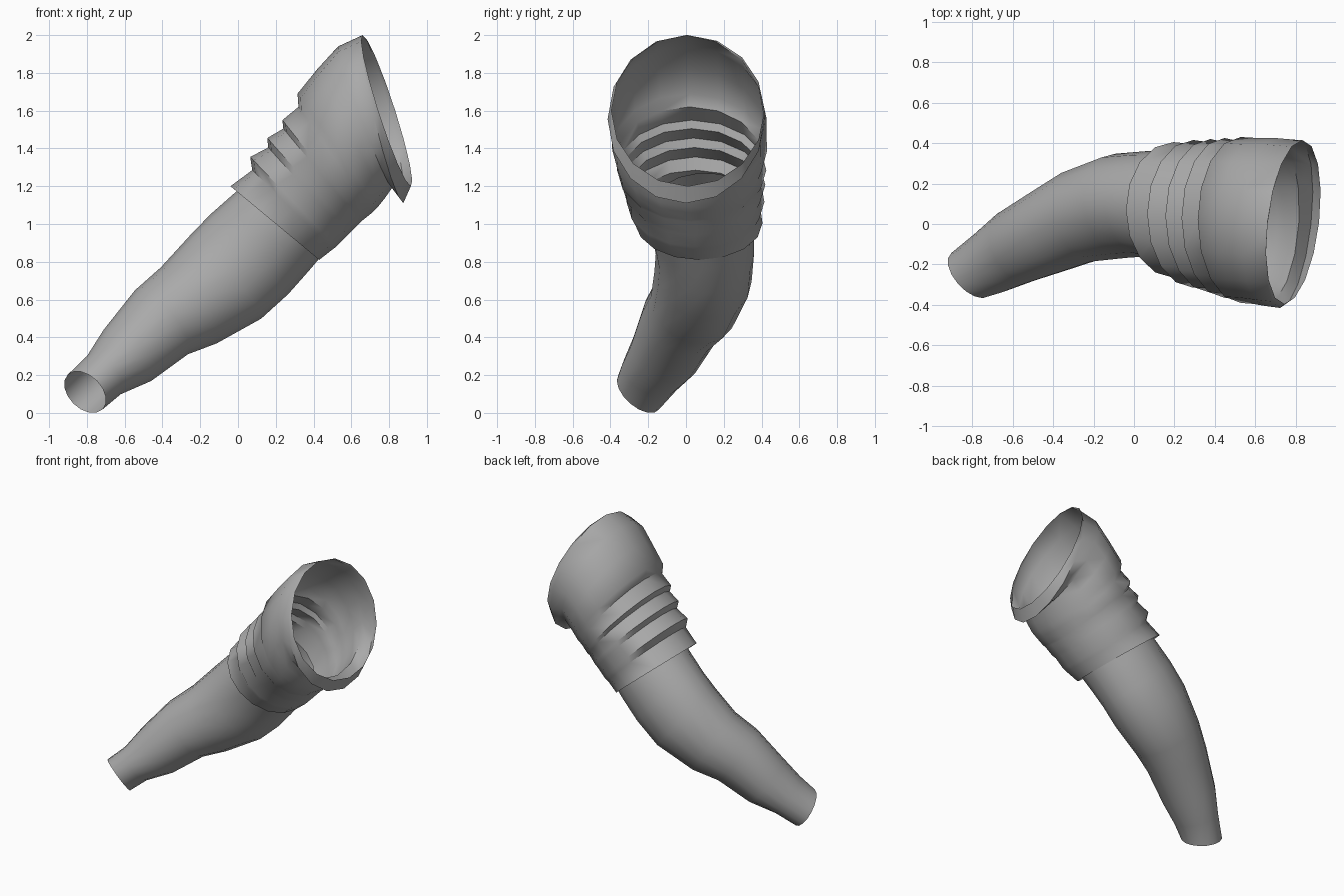
import bpy, bmesh, math
from mathutils import Vector

if "Cube" in bpy.data.objects:
    bpy.data.objects.remove(bpy.data.objects["Cube"])

SEG = 16
grey = bpy.data.materials.new("plain_grey")
grey.diffuse_color = (0.4, 0.4, 0.4, 1)
grey.use_nodes = True
grey.node_tree.nodes["Principled BSDF"].inputs["Base Color"].default_value = grey.diffuse_color


def loft(name, rings, angle):
    """Skin a tube over rings given as (centre, half axis 1, half axis 2)."""
    bm = bmesh.new()
    loops = []
    for c, u, v in rings:
        loops.append([bm.verts.new(c + u * math.cos(2 * math.pi * i / SEG)
                                   + v * math.sin(2 * math.pi * i / SEG))
                      for i in range(SEG)])
    for a, b in zip(loops, loops[1:]):
        for i in range(SEG):
            j = (i + 1) % SEG
            bm.faces.new((a[i], a[j], b[j], b[i]))
    # merge the points shared by the rim and its lip
    bmesh.ops.remove_doubles(bm, verts=bm.verts, dist=0.002)
    bmesh.ops.recalc_face_normals(bm, faces=bm.faces)
    me = bpy.data.meshes.new(name)
    bm.to_mesh(me)
    bm.free()
    me.materials.append(grey)
    ob = bpy.data.objects.new(name, me)
    bpy.context.collection.objects.link(ob)
    bpy.ops.object.select_all(action='DESELECT')
    ob.select_set(True)
    bpy.context.view_layer.objects.active = ob
    bpy.ops.object.shade_smooth_by_angle(angle=math.radians(angle))
    return ob


# Arm: centre line with half height and half width, wrist to elbow
path = [
    ((-0.81, -0.25, 0.11), 0.13, 0.145),
    ((-0.71, -0.19, 0.20), 0.135, 0.165),
    ((-0.585, -0.115, 0.305), 0.185, 0.19),
    ((-0.405, -0.03, 0.48), 0.22, 0.215),
    ((-0.26, 0.04, 0.57), 0.25, 0.235),
    ((-0.065, 0.09, 0.72), 0.29, 0.26),
    ((0.06, 0.10, 0.84), 0.295, 0.26),
    ((0.175, 0.09, 0.955), 0.285, 0.27),
    ((0.30, 0.07, 1.08), 0.27, 0.28),
]
pts = [Vector(p[0]) for p in path]
arm = []
for k, (c, h, w) in enumerate(path):
    t = (pts[min(k + 1, len(pts) - 1)] - pts[max(k - 1, 0)]).normalized()
    if k == 0:
        t = Vector((0.57, 0.6, 0.57)).normalized()   # slanted wrist cut
    up = Vector((-0.7, 0, 0.72))
    up = (up - t * up.dot(t)).normalized()
    arm.append((pts[k], up * h, t.cross(up) * w))
loft("arm", arm, 60)

# Sleeve: upper point (x, z), lower point (x, z), y centre, half width, side skew
sleeve_rows = [
    (-0.04, 1.20, 0.43, 0.81, 0.07, 0.335, 0.0),     # hem
    (0.075, 1.285, 0.50, 0.865, 0.05, 0.345, 0.0),   # pleats
    (0.065, 1.355, 0.52, 0.88, 0.05, 0.365, 0.0),
    (0.16, 1.405, 0.58, 0.94, 0.045, 0.36, 0.0),
    (0.155, 1.455, 0.60, 0.96, 0.04, 0.38, 0.0),
    (0.24, 1.505, 0.65, 1.01, 0.03, 0.375, 0.0),
    (0.235, 1.55, 0.66, 1.02, 0.03, 0.395, 0.0),
    (0.32, 1.62, 0.71, 1.06, 0.02, 0.39, 0.0),
    (0.315, 1.69, 0.74, 1.09, 0.02, 0.41, 0.0),
    (0.42, 1.82, 0.78, 1.14, 0.015, 0.41, 0.01),     # shoulder
    (0.53, 1.94, 0.815, 1.19, 0.01, 0.415, 0.025),
    (0.66, 2.00, 0.875, 1.11, 0.0, 0.415, 0.045),    # rim
    (0.66, 2.00, 0.915, 1.20, 0.01, 0.405, 0.045),   # rolled lip
]
sleeve = []
for x1, z1, x2, z2, y, w, skew in sleeve_rows:
    a, b = Vector((x1, y, z1)), Vector((x2, y, z2))
    sleeve.append(((a + b) / 2, (a - b) / 2, Vector((skew, w, 0))))
loft("sleeve", sleeve, 50)
